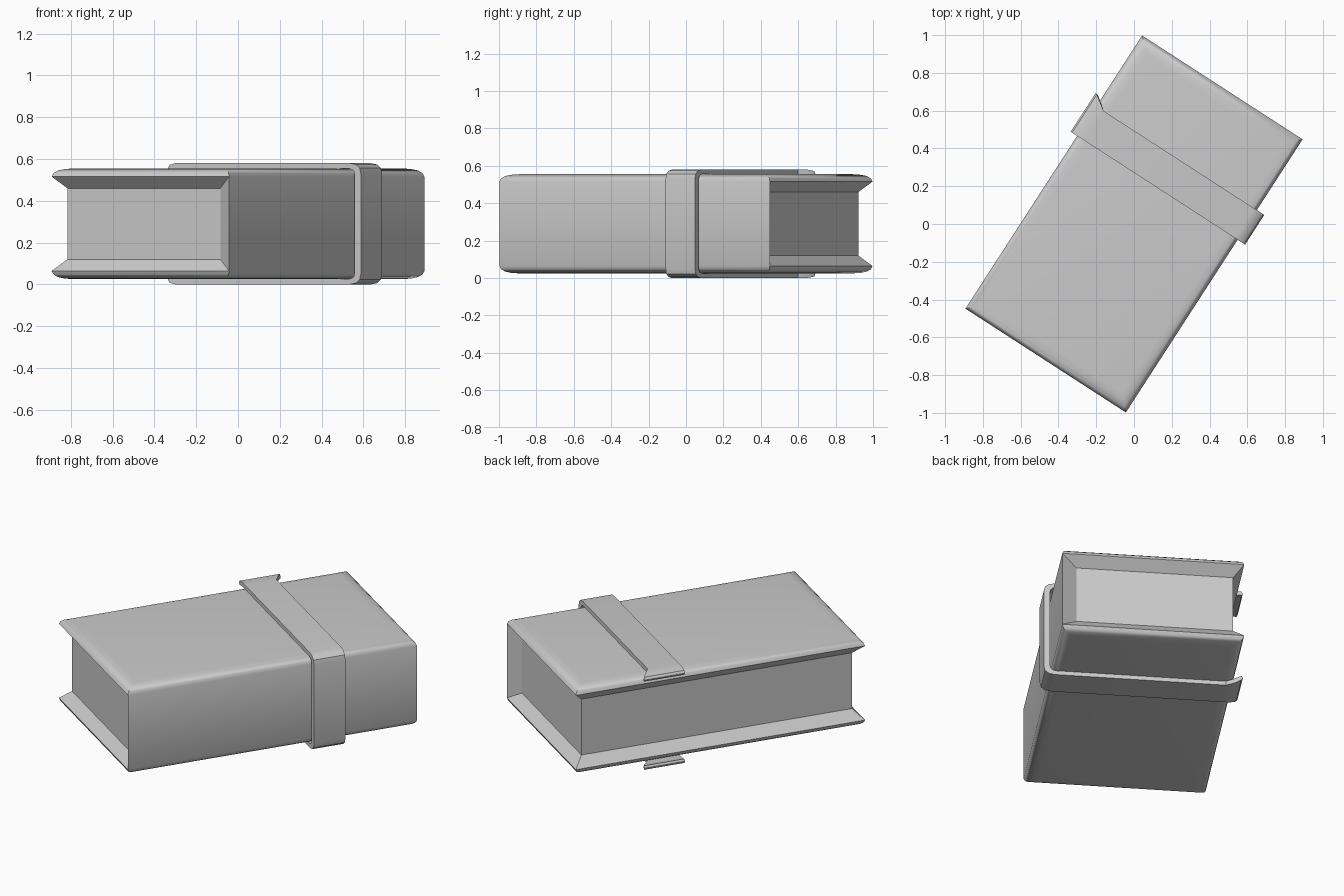
import bpy, bmesh, math

if "Cube" in bpy.data.objects:
    bpy.data.objects.remove(bpy.data.objects["Cube"])

ANGLE = -math.atan2(0.55, 0.85)   # book lies diagonally on the ground
W, L, MID = 0.506, 0.861, 0.29    # half width, half length, mid height


def make(name, verts, faces):
    bm = bmesh.new()
    vs = [bm.verts.new(v) for v in verts]
    for f in faces:
        bm.faces.new([vs[i] for i in f])
    bmesh.ops.recalc_face_normals(bm, faces=bm.faces)
    mesh = bpy.data.meshes.new(name)
    bm.to_mesh(mesh)
    bm.free()
    ob = bpy.data.objects.new(name, mesh)
    bpy.context.collection.objects.link(ob)
    ob.rotation_euler[2] = ANGLE
    bpy.ops.object.select_all(action='DESELECT')
    ob.select_set(True)
    bpy.context.view_layer.objects.active = ob
    bpy.ops.object.shade_smooth_by_angle(angle=math.radians(30))
    return ob


# Rectangle order: fore/front, spine/front, spine/back, fore/back (local +x = spine)
def ring(fore, spine, end, z):
    return [(-W + fore, -L + end, z), (W - spine, -L + end, z),
            (W - spine, L - end, z), (-W + fore, L - end, z)]


# Cover: softened outer loops, mirrored about mid height, with undercut open sides
edge = [(0.075, 0.265), (0.045, 0.262), (0.022, 0.255), (0.007, 0.243), (0.0, 0.226)]
inner_bottom = ring(0.055, 0.085, 0.055, MID - 0.17)
inner_top = ring(0.055, 0.085, 0.055, MID + 0.17)
verts, faces = [], []
for side, inner in ((-1, inner_bottom), (1, inner_top)):
    base = len(verts)
    for inset, h in edge:
        verts += ring(inset, inset, inset, MID + side * h)
    verts += inner
    faces.append([base + i for i in range(4)])
    n = len(edge)
    for k in range(n):
        for i in range(4):
            if k == n - 1 and i == 1:
                continue            # spine stays closed and flat
            j = (i + 1) % 4
            a, b = base + 4 * k, base + 4 * k + 4
            faces.append([a + i, a + j, b + j, b + i])
o, p, step = 4 * (len(edge) - 1), 4 * len(edge), 4 * len(edge) + 4
faces.append([o + 1, o + 2, o + 2 + step, o + 1 + step])      # spine
for i in (1, 2):                                              # spine end slopes
    faces.append([o + i, p + i, p + i + step, o + i + step])
make("book_cover", verts, faces)

# Page edges on the three open sides
make("pages", inner_bottom + inner_top, [[2, 3, 7, 6], [3, 0, 4, 7], [0, 1, 5, 4]])

# Strap: C-shaped band over top, spine and bottom, with flared curled ends
half_outer = [(-0.547, 0.268), (-0.538, 0.282), (-0.505, 0.29), (-0.46, 0.29),
              (0.49, 0.29), (0.525, 0.284), (0.546, 0.267), (0.553, 0.24)]
half_inner = [(-0.54, 0.256), (-0.53, 0.26), (-0.5, 0.264), (-0.46, 0.265),
              (0.482, 0.265), (0.502, 0.26), (0.513, 0.252), (0.518, 0.235)]


def full(half):
    return [(x, MID + h) for x, h in half] + [(x, MID - h) for x, h in reversed(half)]


outer, inner = full(half_outer), full(half_inner)
verts = []
for (xo, zo), (xi, zi) in zip(outer, inner):
    back = 0.415 + 0.055 * min(1, max(0, (-0.46 - xo) / 0.08))
    verts += [(xo, 0.228, zo), (xo, back, zo), (xi, back, zi), (xi, 0.228, zi)]
n = len(outer)
faces = [[0, 1, 2, 3], [4 * n - 4 + i for i in range(4)]]
for k in range(n - 1):
    for i in range(4):
        j = (i + 1) % 4
        faces.append([4 * k + i, 4 * k + j, 4 * k + 4 + j, 4 * k + 4 + i])
make("strap", verts, faces)
